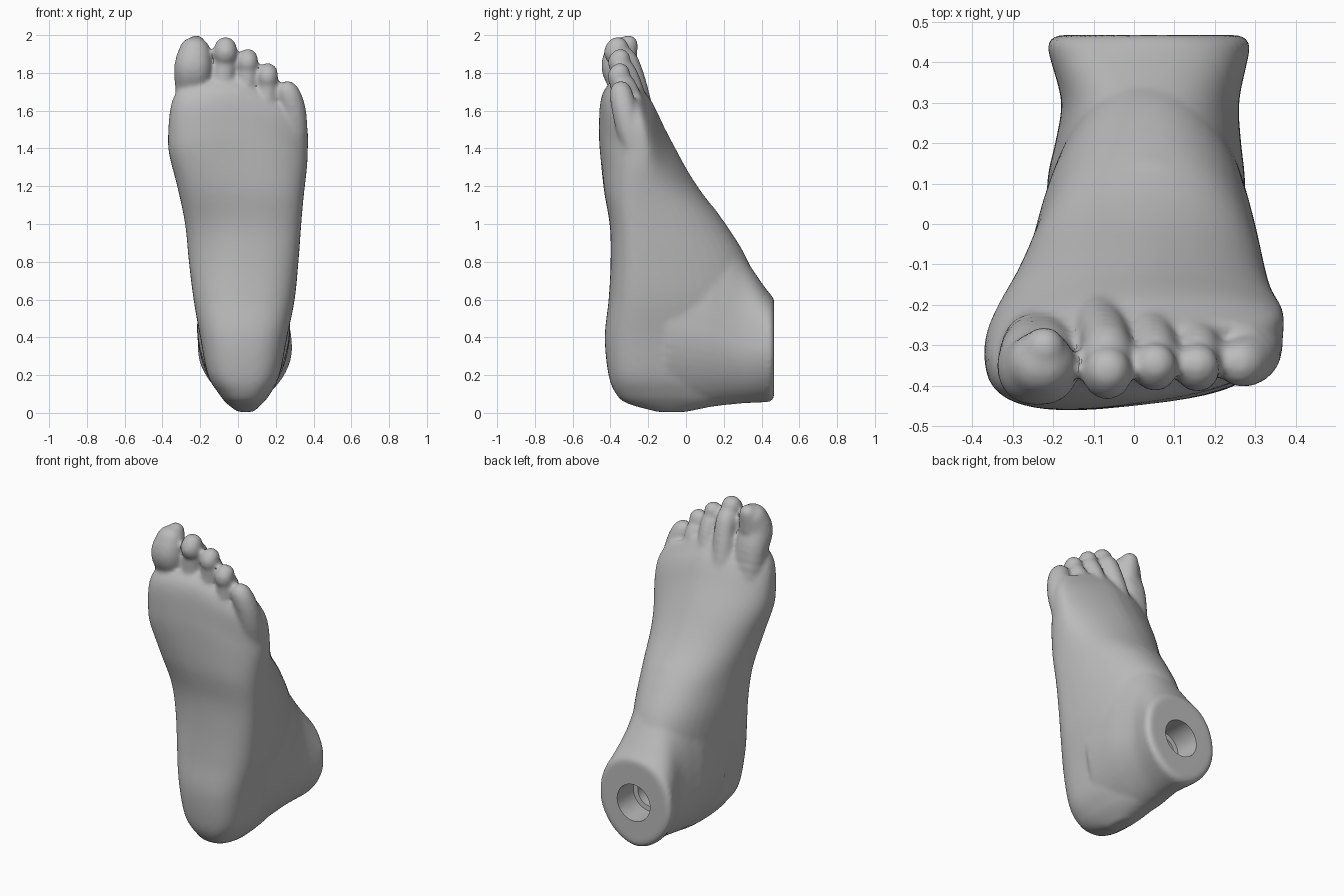
import bpy, bmesh, math
from mathutils import Vector

if "Cube" in bpy.data.objects:
    bpy.data.objects.remove(bpy.data.objects["Cube"])

skin = bpy.data.materials.new("plain grey")
skin.use_nodes = True
skin.diffuse_color = (0.5, 0.5, 0.5, 1)
skin.node_tree.nodes["Principled BSDF"].inputs["Base Color"].default_value = (0.5, 0.5, 0.5, 1)


def spline(rows, steps=5):
    """Catmull-Rom interpolation through rows of numbers."""
    out = []
    for i in range(len(rows) - 1):
        four = rows[max(i - 1, 0)], rows[i], rows[i + 1], rows[min(i + 2, len(rows) - 1)]
        for s in range(steps):
            t = s / steps
            out.append([b + (c - a) * t / 2 + (2 * a - 5 * b + 4 * c - d) * t * t / 2
                        + (3 * b - a - 3 * c + d) * t ** 3 / 2 for a, b, c, d in zip(*four)])
    return out + [rows[-1]]


def power(v, e):
    return math.copysign(abs(v) ** (2 / e), v)


def skin_rings(bm, rings):
    """Join rings of points into a closed tube."""
    rings = [[bm.verts.new(p) for p in ring] for ring in rings]
    for r, q in zip(rings, rings[1:]):
        for k in range(len(r)):
            j = (k + 1) % len(r)
            bm.faces.new((r[k], r[j], q[j], q[k]))
    bm.faces.new(rings[0][::-1])
    bm.faces.new(rings[-1])


def loft(bm, rows, place, low_power, high_power, sides=48):
    """Skin egg-shaped sections: level, left, right, low, widest, high."""
    rings = []
    for level, x0, x1, low, mid, high in spline(rows):
        ring = []
        for k in range(sides):
            a = math.tau * k / sides
            c, s = math.cos(a), math.sin(a)
            e = low_power if s < 0 else high_power
            x = (x0 + x1) / 2 + (x1 - x0) / 2 * power(c, e)
            h = mid + power(s, e) * (high - mid if s > 0 else mid - low)
            ring.append(place(x, h, level))
        rings.append(ring)
    skin_rings(bm, rings)


def sole_place(x, y, z):
    # forefoot slants towards the little toe; inner arch is hollowed
    t = min(max((z - 1.0) / 0.6, 0), 1)
    t = t * t * (3 - 2 * t)
    front = min(max(-y / 0.3, 0), 1)
    y += front * t * 0.13 * (x + 0.22)
    y += front * 0.035 * math.exp(-((z - 0.85) / 0.25) ** 2 - ((x + 0.22) / 0.14) ** 2)
    return (x, y, z - t * 0.42 * max(x - 0.02, 0) - t * 0.15 * max(-x - 0.1, 0))


def toe(bm, points):
    """Chain of balls along a smooth path: x, y, z, radius."""
    for x, y, z, r in spline(points):
        ball = bmesh.ops.create_uvsphere(bm, u_segments=16, v_segments=10, radius=r)
        bmesh.ops.translate(bm, verts=ball["verts"], vec=Vector((x, y, z)))


def new_object(name, bm):
    bmesh.ops.recalc_face_normals(bm, faces=bm.faces[:])
    mesh = bpy.data.meshes.new(name)
    bm.to_mesh(mesh)
    bm.free()
    mesh.materials.append(skin)
    obj = bpy.data.objects.new(name, mesh)
    bpy.context.collection.objects.link(obj)
    return obj


bm = bmesh.new()

# heel, sole and instep, stacked upwards
loft(bm, [
    (0.005, 0.00, 0.08, -0.15, -0.08, 0.00),
    (0.05, -0.06, 0.13, -0.31, -0.10, 0.20),
    (0.10, -0.10, 0.17, -0.37, -0.15, 0.30),
    (0.20, -0.16, 0.22, -0.41, -0.20, 0.35),
    (0.40, -0.20, 0.26, -0.43, -0.20, 0.36),
    (0.60, -0.235, 0.30, -0.41, -0.20, 0.38),
    (0.80, -0.26, 0.32, -0.40, -0.22, 0.33),
    (1.00, -0.28, 0.335, -0.405, -0.24, 0.21),
    (1.20, -0.32, 0.35, -0.445, -0.26, 0.06),
    (1.40, -0.365, 0.365, -0.47, -0.29, -0.06),
    (1.52, -0.37, 0.37, -0.475, -0.30, -0.13),
    (1.64, -0.36, 0.37, -0.47, -0.32, -0.195),
    (1.71, -0.34, 0.35, -0.45, -0.33, -0.25),
    (1.76, -0.30, 0.31, -0.41, -0.34, -0.29),
], sole_place, 2.7, 2.1)

# ankle and leg stump, stacked backwards
loft(bm, [
    (-0.10, -0.215, 0.275, 0.03, 0.46, 1.10),
    (0.10, -0.215, 0.275, 0.03, 0.42, 1.12),
    (0.20, -0.195, 0.265, 0.04, 0.38, 1.01),
    (0.30, -0.18, 0.26, 0.05, 0.35, 0.84),
    (0.40, -0.205, 0.28, 0.055, 0.34, 0.69),
    (0.445, -0.215, 0.288, 0.06, 0.34, 0.63),
    (0.467, -0.195, 0.268, 0.08, 0.34, 0.605),
], lambda x, h, level: (x, level, h), 1.8, 2.2)

# big toe: two side-by-side chains keep it broad
for x in (-0.25, -0.225):
    toe(bm, [(x + 0.01, -0.28, 1.50, 0.08), (x, -0.32, 1.72, 0.085),
             (x, -0.36, 1.83, 0.089), (x * 0.4 - 0.135, -0.345, 1.91, 0.08)])
toe(bm, [(-0.225, -0.33, 1.85, 0.07), (-0.222, -0.305, 1.948, 0.052)])

# middle toes: x, tip height, tip y, tip radius, root x
for x, top, y, r, root in (
        (-0.066, 1.993, -0.372, 0.062, -0.085),
        (0.052, 1.93, -0.358, 0.056, 0.035),
        (0.157, 1.855, -0.36, 0.056, 0.15)):
    toe(bm, [(root, -0.215, top - 0.46, r),
             (root, -0.25, top - 0.33, r * 1.03),
             (x * 0.6 + root * 0.4, -0.28, top - 0.22, r * 1.02),
             (x, -0.315, top - 0.13, r),
             (x, y, top - r * 1.45, r),
             (x, y + 0.01, top - r, r * 0.97)])
    # flesh under the toe, filling the gap above the sole
    toe(bm, [(root, -0.34, top - 0.27, r * 1.05), (x, -0.345, top - 0.13, r)])

# little toe leans inwards
toe(bm, [(0.30, -0.265, 1.38, 0.065), (0.30, -0.30, 1.50, 0.07), (0.293, -0.325, 1.60, 0.068),
         (0.275, -0.34, 1.67, 0.064), (0.262, -0.345, 1.70, 0.058)])
toe(bm, [(0.24, -0.30, 1.50, 0.06), (0.25, -0.315, 1.62, 0.055)])

foot = new_object("foot", bm)

# stepped round cutter for the socket in the stump
bm = bmesh.new()
skin_rings(bm, [[(0.04 + r * math.cos(math.tau * k / 40), y, 0.34 + r * math.sin(math.tau * k / 40))
                 for k in range(40)]
                for y, r in ((0.6, 0.115), (0.305, 0.115), (0.303, 0.085), (0.2, 0.085))])
socket = new_object("socket_cutter", bm)
socket.hide_render = True

# merge all volumes into one smooth skin, then cut the socket
remesh = foot.modifiers.new("merge", "REMESH")
remesh.mode = "VOXEL"
remesh.voxel_size = 0.012
smooth = foot.modifiers.new("soften", "SMOOTH")
smooth.factor = 0.5
smooth.iterations = 9
cut = foot.modifiers.new("socket", "BOOLEAN")
cut.operation = "DIFFERENCE"
cut.solver = "FLOAT"
cut.object = socket

bpy.ops.object.select_all(action="DESELECT")
bpy.context.view_layer.objects.active = foot
foot.select_set(True)
for name in ("merge", "soften", "socket"):
    bpy.ops.object.modifier_apply(modifier=name)
bpy.data.objects.remove(socket)
bpy.ops.object.shade_smooth_by_angle(angle=math.radians(40))
